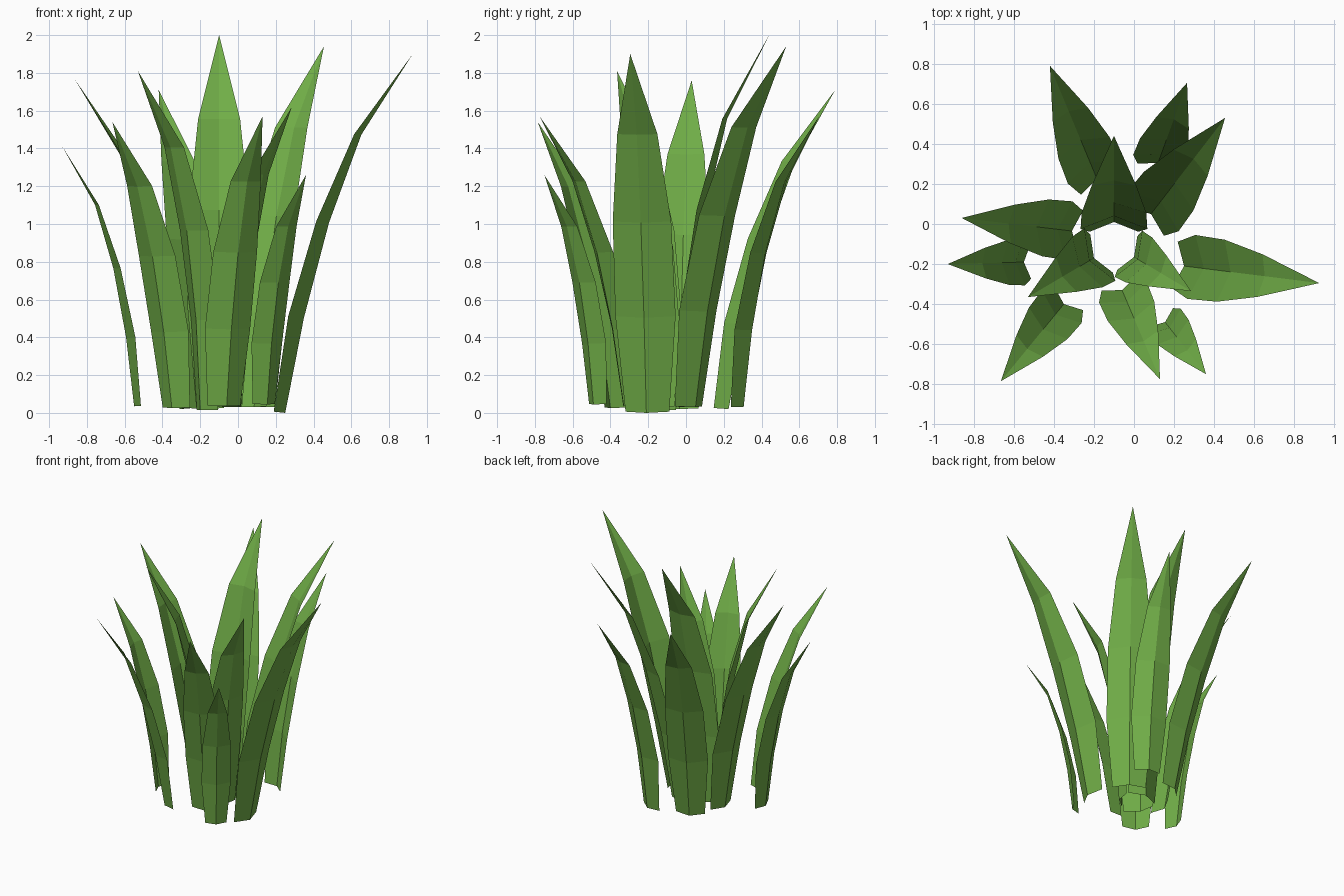
import bpy
from mathutils import Vector

if "Cube" in bpy.data.objects:
    bpy.data.objects.remove(bpy.data.objects["Cube"])

green = bpy.data.materials.new("leaf_green")
green.diffuse_color = (0.162, 0.418, 0.063, 1)
green.use_nodes = True
green.node_tree.nodes["Principled BSDF"].inputs["Base Color"].default_value = green.diffuse_color

# Shared leaf profile, for a leaf 1.95 tall:
# height fraction, outward bend, half width, depth of the V fold
PROFILE = [(0.0, 0.0, 0.12, 0.048),
           (0.265, 0.03, 0.165, 0.065),
           (0.53, 0.095, 0.16, 0.05),
           (0.775, 0.205, 0.11, 0.025)]
TIP_BEND = 0.425


def leaf(name, base, tip):
    """Folded blade: midrib on the outside, two edges curling inward."""
    base, tip = Vector(base), Vector(tip)
    height = tip.z - base.z
    s = height / 1.95
    reach = Vector((tip.x - base.x, tip.y - base.y, 0))
    out = reach.normalized()
    side = Vector((-out.y, out.x, 0))
    lean = reach.length - TIP_BEND * s      # straight tilt on top of the bend
    verts, faces = [], []
    for t, bend, half, fold in PROFILE:
        mid = base + out * (bend * s + lean * t) + Vector((0, 0, height * t))
        edge = mid - out * fold * s + Vector((0, 0, fold * s * lean / height))
        verts += [edge + side * half * s, mid, edge - side * half * s]
    for i in range(len(PROFILE) - 1):
        a = 3 * i
        faces += [(a, a + 1, a + 4, a + 3), (a + 1, a + 2, a + 5, a + 4)]
    top = len(verts)
    verts.append(tip)
    faces += [(top - 3, top - 2, top), (top - 2, top - 1, top)]
    mesh = bpy.data.meshes.new(name)
    mesh.from_pydata([tuple(v) for v in verts], [], faces)
    mesh.materials.append(green)
    bpy.context.collection.objects.link(bpy.data.objects.new(name, mesh))


# Each leaf: midrib base point, tip point
LEAVES = [
    ((-0.185, 0.225, 0.02), (-0.42, 0.79, 1.71)),
    ((0.12, 0.305, 0.03), (0.265, 0.705, 1.57)),
    ((0.085, 0.05, 0.03), (0.455, 0.53, 1.94)),
    ((-0.10, 0.01, 0.03), (-0.10, 0.44, 2.0)),
    ((-0.31, -0.035, 0.02), (-0.86, 0.03, 1.76)),
    ((-0.55, -0.19, 0.035), (-0.93, -0.20, 1.41)),
    ((-0.20, -0.17, 0.015), (-0.53, -0.365, 1.81)),
    ((-0.35, -0.40, 0.025), (-0.665, -0.785, 1.54)),
    ((-0.06, -0.33, 0.035), (0.13, -0.775, 1.57)),
    ((0.155, -0.49, 0.045), (0.36, -0.75, 1.26)),
    ((0.0, -0.165, 0.035), (0.285, -0.335, 1.62)),
    ((0.25, -0.21, 0.0), (0.925, -0.295, 1.90)),
]
for i, (base, tip) in enumerate(LEAVES, 1):
    leaf(f"leaf_{i:02d}", base, tip)
